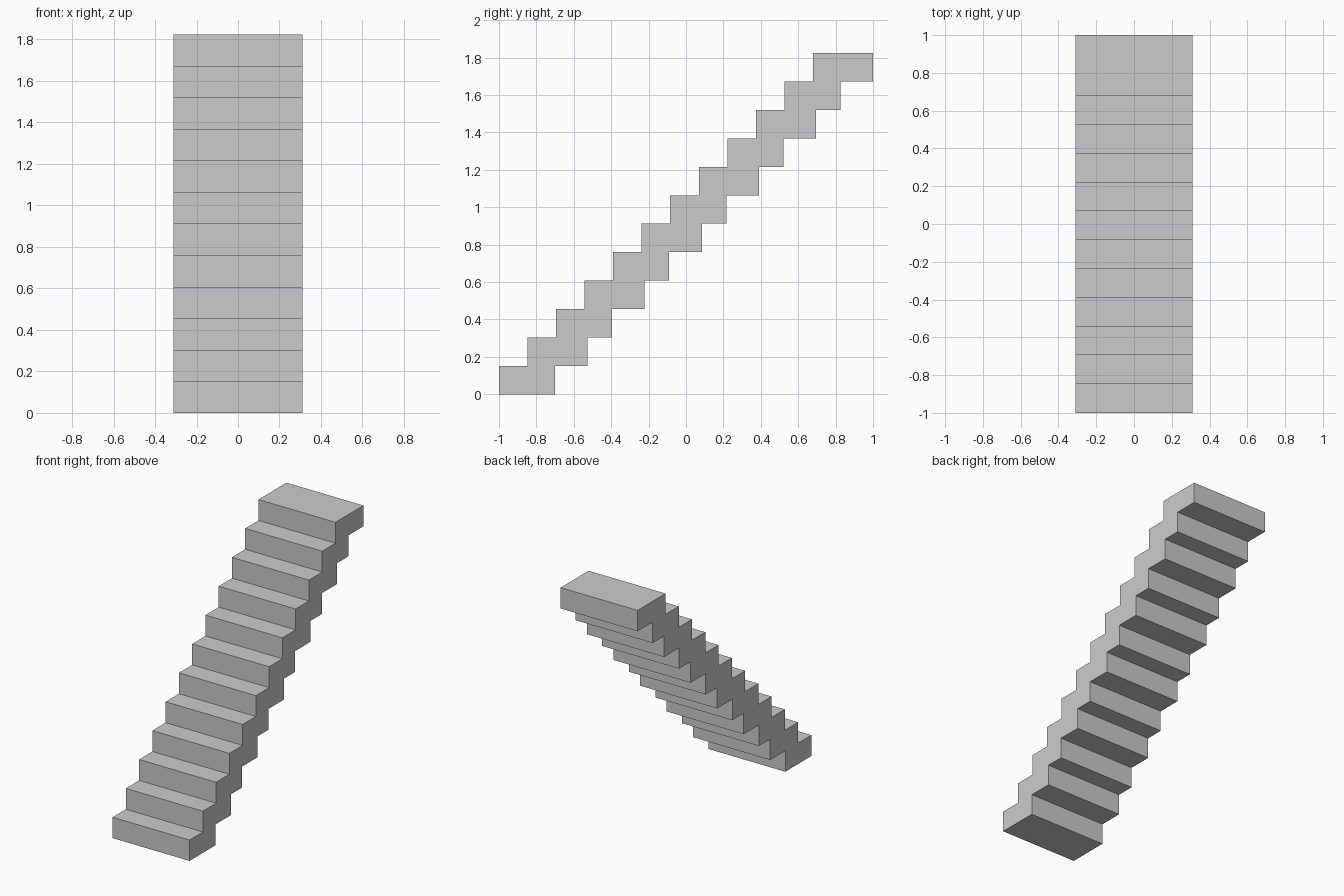
import bpy, bmesh

if "Cube" in bpy.data.objects:
    bpy.data.objects.remove(bpy.data.objects["Cube"])

STEPS = 12
RUN, RISE = 0.1526, 0.152      # tread spacing and riser height
HALF_W = 0.31
DEPTHS = (0.30, 0.3214)        # block depth alternates step by step

# Side profile: up the front of the treads, then down the stepped underside
front, back = [], []
for i in range(STEPS):
    y = -1 + RUN * i
    z0, z1 = RISE * i, RISE * (i + 1)
    front += [(y, z0), (y, z1)]
    yb = y + DEPTHS[i % 2]
    back += [(yb, z0), (yb, z1)]
profile = front + back[::-1]

# Staircase: extrude the profile across the width
bm = bmesh.new()
face = bm.faces.new([bm.verts.new((-HALF_W, y, z)) for y, z in profile])
ext = bmesh.ops.extrude_face_region(bm, geom=[face])
moved = [g for g in ext["geom"] if isinstance(g, bmesh.types.BMVert)]
bmesh.ops.translate(bm, verts=moved, vec=(2 * HALF_W, 0, 0))
bmesh.ops.recalc_face_normals(bm, faces=bm.faces)

mesh = bpy.data.meshes.new("staircase")
bm.to_mesh(mesh)
bm.free()
bpy.context.collection.objects.link(bpy.data.objects.new("staircase", mesh))
